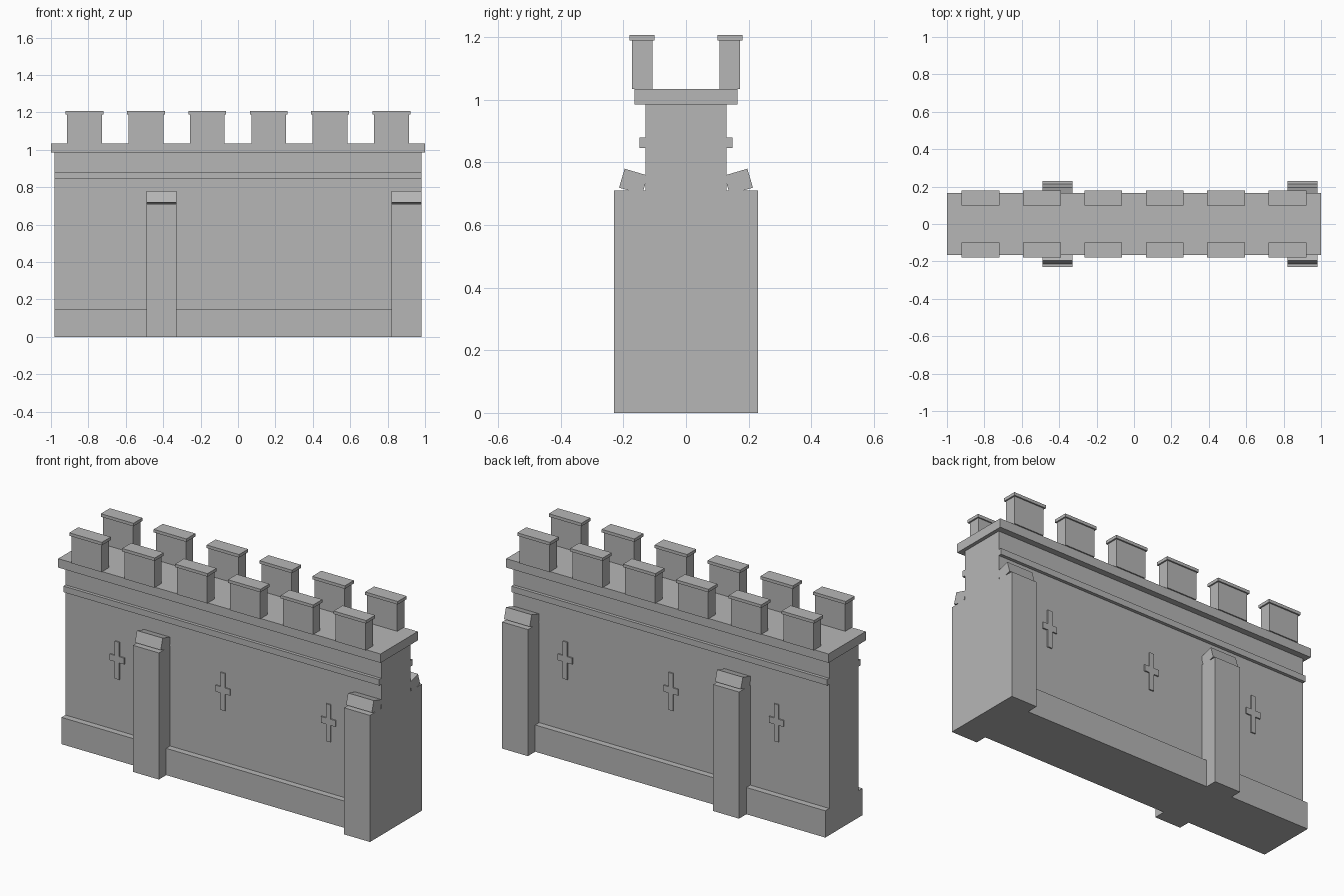
import bpy, bmesh, math
from mathutils import Matrix, Vector

if "Cube" in bpy.data.objects:
    bpy.data.objects.remove(bpy.data.objects["Cube"])

stone = bpy.data.materials.new("grey stone")
stone.diffuse_color = (0.47, 0.47, 0.47, 1)
stone.use_nodes = True
stone.node_tree.nodes["Principled BSDF"].inputs["Base Color"].default_value = stone.diffuse_color


def box(name, x, y, z, tilt=0.0):
    """Box from (min, max) ranges, optionally tilted about x through its centre."""
    size = [r[1] - r[0] for r in (x, y, z)]
    centre = Vector([(r[0] + r[1]) / 2 for r in (x, y, z)])
    bm = bmesh.new()
    bmesh.ops.create_cube(bm, size=1)
    bm.transform(Matrix.Translation(centre) @ Matrix.Rotation(tilt, 4, 'X')
                 @ Matrix.Diagonal((*size, 1)))
    mesh = bpy.data.meshes.new(name)
    bm.to_mesh(mesh)
    bm.free()
    mesh.materials.append(stone)
    ob = bpy.data.objects.new(name, mesh)
    bpy.context.collection.objects.link(ob)
    return ob


def span(c, half):
    return (c - half, c + half)


def side_range(s, near, far):
    return tuple(sorted((s * near, s * far)))


# Wall core, plinth, string course and walkway slab
box("wall", (-0.98, 0.98), (-0.13, 0.13), (0, 0.985))
box("plinth", (-0.98, 0.98), (-0.165, 0.165), (0, 0.15))
box("string_course", (-0.98, 0.98), (-0.148, 0.148), (0.846, 0.88))
box("walkway_slab", (-1, 1), (-0.165, 0.165), (0.985, 1.035))

for s, side in ((-1, "front"), (1, "back")):
    # Battlements with coping stones
    for i in range(6):
        cx = -0.82 + 0.328 * i
        box(f"{side}_merlon", span(cx, 0.093), side_range(s, 0.107, 0.172), (1.035, 1.19))
        box(f"{side}_coping", span(cx, 0.101), side_range(s, 0.1, 0.18), (1.19, 1.207))

    # Buttresses with tilted cap stones
    for cx in (-0.41, 0.90):
        box(f"{side}_buttress", span(cx, 0.08), side_range(s, 0.12, 0.23), (0, 0.71))
        box(f"{side}_buttress_cap", span(cx, 0.08), span(s * 0.168, 0.0385),
            span(0.739, 0.0315), tilt=s * math.radians(16.5))

    # Shallow raised arrow-loop crosses
    for cx in (-0.655, 0, 0.655):
        y = side_range(s, 0.125, 0.137)
        box(f"{side}_loop_upright", span(cx, 0.014), y, (0.44, 0.65))
        for d in (-1, 1):
            arm = tuple(sorted((cx + d * 0.014, cx + d * 0.045)))
            box(f"{side}_loop_arm", arm, y, (0.535, 0.57))
